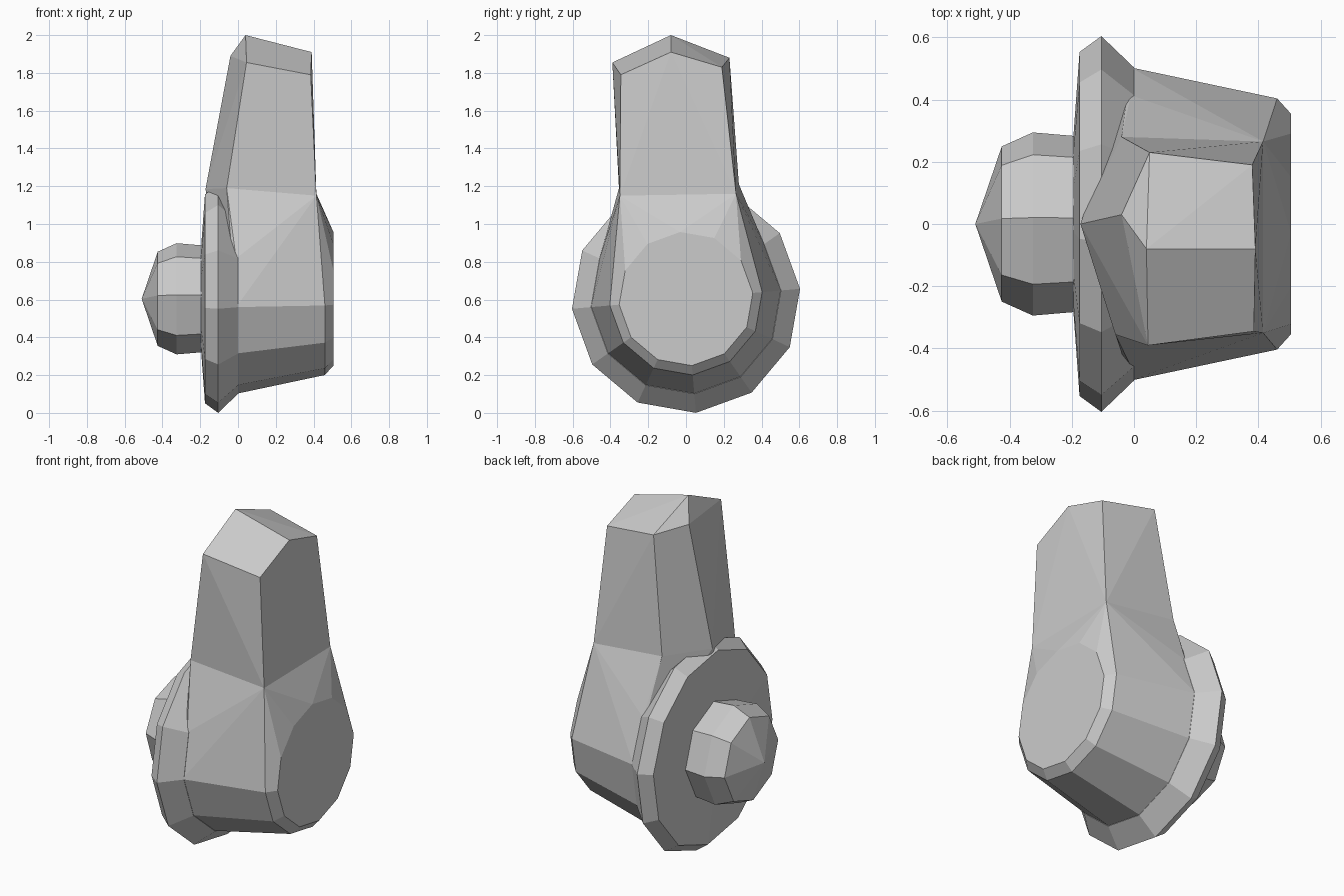
import bpy, bmesh
from math import sin, cos, radians, tau

if "Cube" in bpy.data.objects:
    bpy.data.objects.remove(bpy.data.objects["Cube"])

CENTRE_Z = 0.604


def ring(x, radius, sides, phase):
    """Points of a regular polygon around the x axis of the joint."""
    return [(x, radius * cos(radians(phase) + tau * i / sides),
             CENTRE_Z + radius * sin(radians(phase) + tau * i / sides))
            for i in range(sides)]


def hull_part(name, points):
    """Closed flat-faced solid wrapped around the given points."""
    bm = bmesh.new()
    for p in points:
        bm.verts.new(p)
    result = bmesh.ops.convex_hull(bm, input=bm.verts[:])
    loose = [v for v in bm.verts if not v.link_faces]
    bmesh.ops.delete(bm, geom=loose, context='VERTS')
    bmesh.ops.dissolve_limit(bm, angle_limit=radians(1.5),
                             verts=bm.verts[:], edges=bm.edges[:])
    bmesh.ops.recalc_face_normals(bm, faces=bm.faces[:])
    mesh = bpy.data.meshes.new(name)
    bm.to_mesh(mesh)
    bm.free()
    obj = bpy.data.objects.new(name, mesh)
    bpy.context.collection.objects.link(obj)
    return obj


def turned_part(name, profile, sides, phase, extra=()):
    """Faceted turned solid from (x, radius) pairs, plus optional points."""
    points = list(extra)
    for x, r in profile:
        points += ring(x, r, sides, phase) if r else [(x, 0, CENTRE_Z)]
    return hull_part(name, points)


# Five-sided section where the arm leaves the joint
neck = [(-0.172, 0.0, 1.185), (-0.06, -0.355, 1.19), (0.415, -0.35, 1.15),
        (0.415, 0.265, 1.16), (-0.04, 0.28, 1.21)]

# Gabled, slanted end of the arm
tip = [(0.04, -0.08, 2.0), (0.39, -0.08, 1.91),      # ridge
       (0.045, -0.39, 1.855), (0.385, -0.345, 1.79),  # front eave
       (0.05, 0.23, 1.88), (0.38, 0.19, 1.83),        # back eave
       (-0.04, 0.03, 1.89)]                           # outer corner

hull_part("upper_arm", neck + tip)

# Joint housing, blending up into the arm
turned_part("joint_housing", [(-0.01, 0.505), (0.46, 0.405), (0.505, 0.355)],
            12, 5, neck)

# Wide bevelled flange with a slightly domed outer face
turned_part("flange", [(-0.195, 0.28), (-0.175, 0.555), (-0.105, 0.606), (0.0, 0.505)],
            12, 5)

# Pointed eight-sided knob on the outer face
turned_part("pivot_knob", [(-0.15, 0.28), (-0.325, 0.295), (-0.425, 0.25), (-0.51, 0)],
            8, 41)
